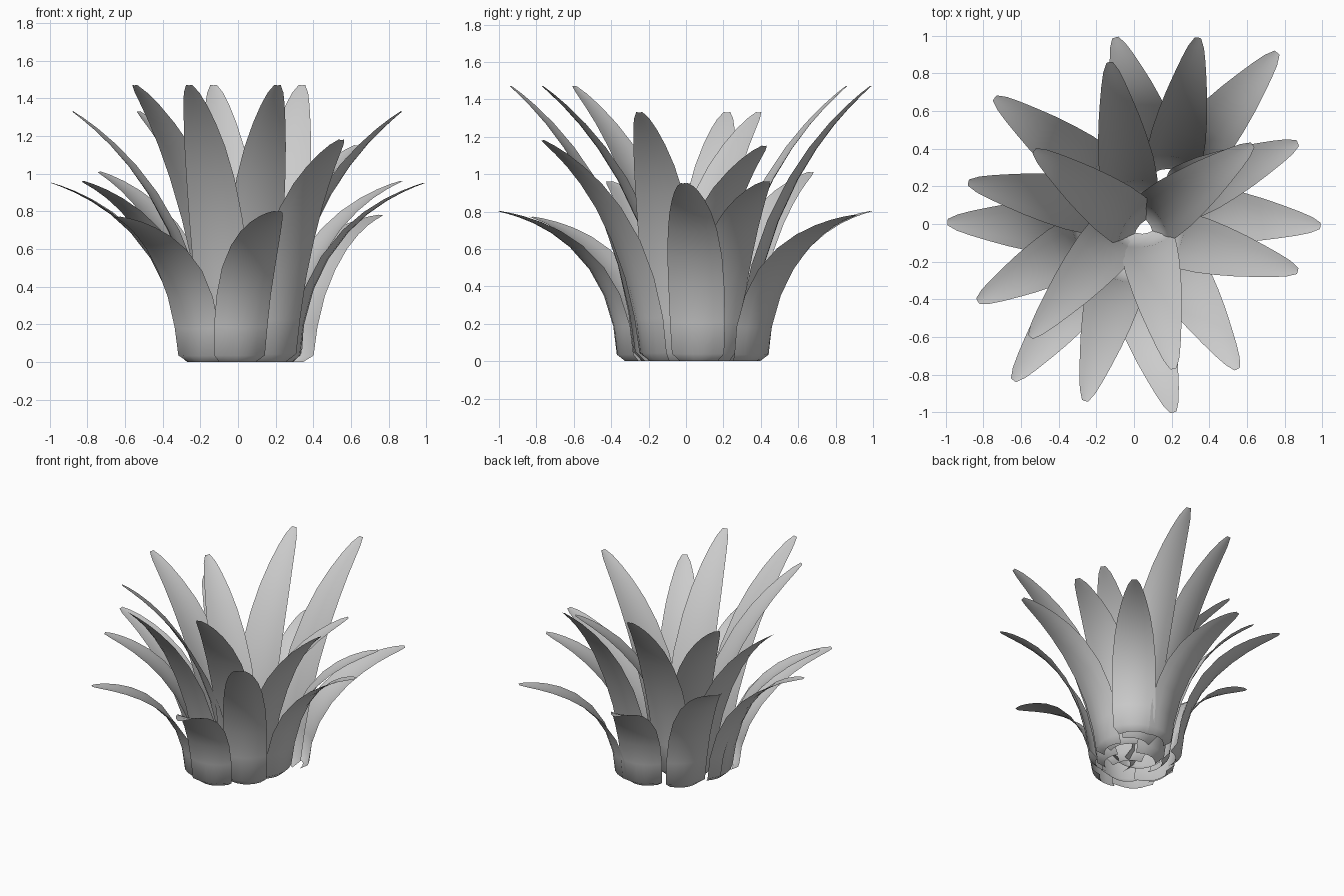
import bpy
import bmesh
from mathutils import Vector

cube = bpy.data.objects.get("Cube")
if cube:
    bpy.data.objects.remove(cube)

# One plain grey for the whole plant
grey = bpy.data.materials.new("leaf_grey")
grey.use_nodes = True
colour = (0.6, 0.6, 0.6, 1)
grey.diffuse_color = colour
grey.node_tree.nodes["Principled BSDF"].inputs["Base Color"].default_value = colour

# Half width of a blade along its length: (fraction, half width)
OUTLINE = [(0, .1), (.027, .14), (.15, .148), (.3, .15), (.45, .147), (.6, .132),
           (.72, .112), (.82, .088), (.9, .065), (.96, .043), (1, .017)]
ACROSS = [-1, -.6, -.2, .2, .6, 1]
FOOT = .04


def bezier(t, points):
    a, b, c, d = points
    s = 1 - t
    return a * s**3 + b * 3 * s * s * t + c * 3 * s * t * t + d * t**3


def make_leaf(name, base, tip, height):
    """Arching, lightly cupped blade from a ground point to a raised tip."""
    start = Vector((*base, 0))
    reach = Vector((tip[0] - base[0], tip[1] - base[1], 0))
    outward = reach.normalized()
    side = Vector((-outward.y, outward.x, 0))
    up = Vector((0, 0, height))
    # Short blades droop more than tall ones
    droop = max(0, min(1, (1.47 - height) / .67)) ** 1.5
    path = [start,
            start + reach * (.05 - .05 * droop) + up * (.4 + .14 * droop),
            start + reach * .38 + up * (.76 + .13 * droop),
            start + reach + up]
    bm = bmesh.new()
    rows = []
    for t, half in OUTLINE:
        centre = bezier(t, path)
        step = bezier(min(t + .01, 1), path) - bezier(max(t - .01, 0), path)
        # The foot tucks in under the blade
        if t == 0:
            centre -= outward * FOOT
        inward = side.cross(step.normalized())
        if inward.dot(outward) > 0:
            inward = -inward
        depth = .04 * (1 - t) + .003
        row = []
        for u in ACROSS:
            p = centre + side * (half * u) + inward * (depth * u * u)
            p.z = 0 if t == 0 else p.z
            row.append(bm.verts.new(p))
        rows.append(row)
    for low, high in zip(rows, rows[1:]):
        for i in range(len(ACROSS) - 1):
            bm.faces.new((low[i], low[i + 1], high[i + 1], high[i]))
    for face in bm.faces:
        face.smooth = True
    mesh = bpy.data.meshes.new(name)
    bm.to_mesh(mesh)
    bm.free()
    mesh.materials.append(grey)
    leaf = bpy.data.objects.new(name, mesh)
    bpy.context.collection.objects.link(leaf)


# Each blade: base x, base y, tip x, tip y, tip height
RINGS = {
    "outer_leaf": [
        (.08, .43, -.1, .99, .8), (.32, .38, .76, .91, .78), (.28, .17, .87, .43, .96),
        (.33, .06, .99, -.01, .95), (.02, -.36, .21, -1, .8),
        (-.23, -.29, -.64, -.83, .77), (-.28, -.1, -.83, -.41, .96),
        (-.31, -.02, -.99, .01, .95)],
    "middle_leaf": [
        (.21, .33, .34, .99, 1.47), (.23, -.08, .87, -.25, 1.33),
        (.21, -.21, .55, -.77, 1.18), (-.08, -.27, -.26, -.94, 1.47),
        (-.2, .09, -.88, .22, 1.33), (-.2, .27, -.74, .67, 1.01)],
    "inner_leaf": [
        (-.02, .2, -.13, .86, 1.47), (.11, .03, .63, .42, 1.15),
        (-.01, .01, -.53, .39, 1.33), (-.09, -.05, -.55, -.6, 1.47),
        (.07, -.09, .21, -.77, 1.47)],
}
for ring, leaves in RINGS.items():
    for number, (bx, by, tx, ty, height) in enumerate(leaves, 1):
        make_leaf(f"{ring}_{number}", (bx, by), (tx, ty), height)
